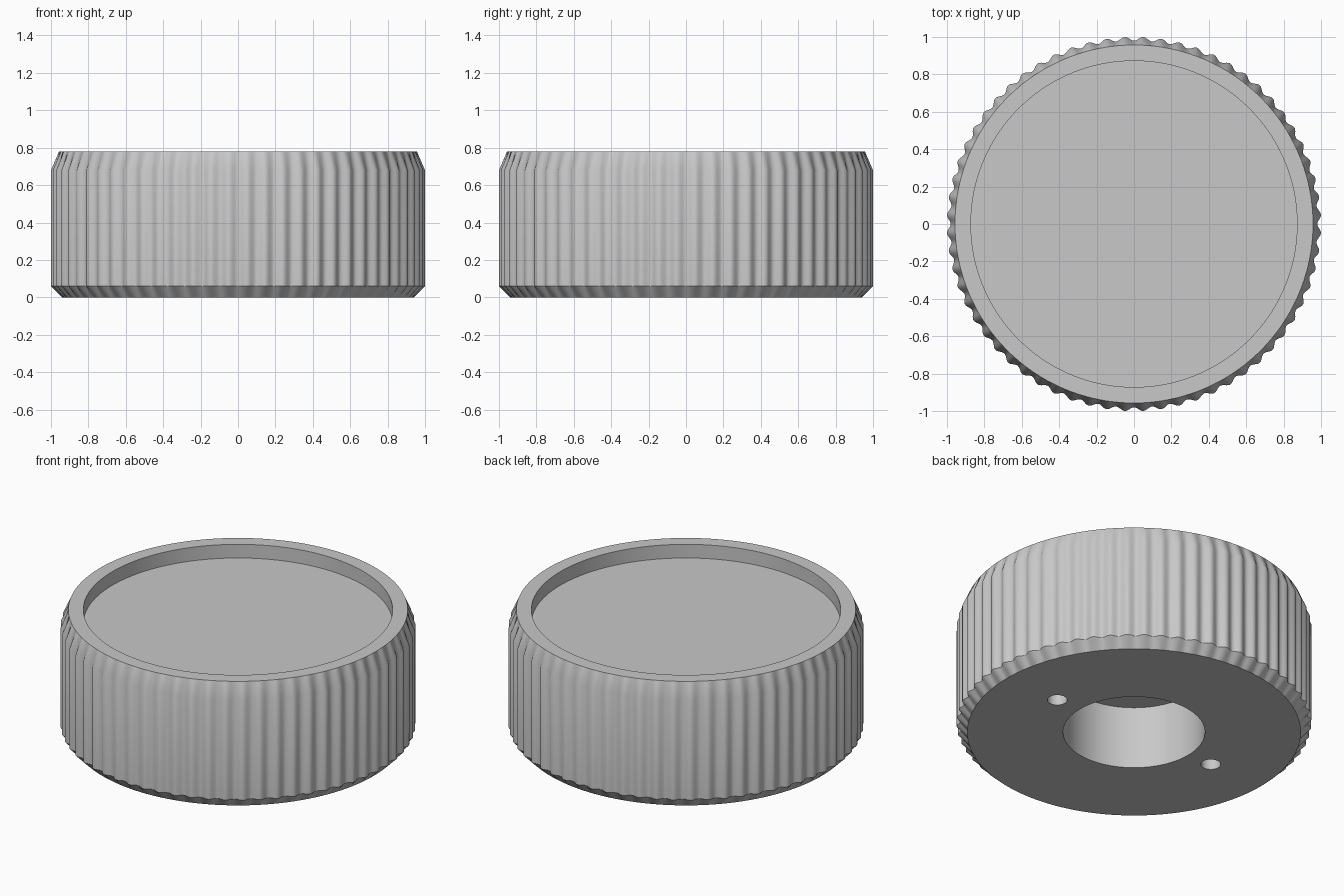
import bpy, bmesh
from math import cos, sin, tau, radians

RIBS, STEPS = 64, 10
SEGMENTS = RIBS * STEPS

old = bpy.data.objects.get("Cube")
if old:
    bpy.data.objects.remove(old, do_unlink=True)

grey = bpy.data.materials.new("satin grey")
grey.use_nodes = True
colour = (0.58, 0.58, 0.58, 1)
grey.diffuse_color = colour
grey.node_tree.nodes["Principled BSDF"].inputs["Base Color"].default_value = colour


def ring(bm, radius, z, rib):
    """Circle of vertices, rippled by the rib depth, with a valley on each axis."""
    verts = []
    for i in range(SEGMENTS):
        a = tau * i / SEGMENTS
        r = radius - rib * (1 + cos(RIBS * a)) / 2
        verts.append(bm.verts.new((r * cos(a), r * sin(a), z)))
    return verts


# Knob body: bore ceiling, bore, underside, ribbed grip, rim, recessed top
profile = [
    (0.40, 0.39, 0), (0.40, 0, 0), (0.94, 0, 0),
    (1.001, 0.06, 0.021), (1.001, 0.68, 0.021),
    (0.957, 0.78, 0), (0.872, 0.78, 0), (0.872, 0.695, 0),
]
bm = bmesh.new()
rings = [ring(bm, *p) for p in profile]
for low, high in zip(rings, rings[1:]):
    for i in range(SEGMENTS):
        j = (i + 1) % SEGMENTS
        bm.faces.new((low[i], low[j], high[j], high[i]))
bm.faces.new(rings[0])
bm.faces.new(rings[-1])
bmesh.ops.recalc_face_normals(bm, faces=bm.faces)
mesh = bpy.data.meshes.new("knob_body")
bm.to_mesh(mesh)
bm.free()
mesh.materials.append(grey)
knob = bpy.data.objects.new("knob_body", mesh)
bpy.context.collection.objects.link(knob)

# Two blind pin holes in the underside
for side in (-1, 1):
    bpy.ops.mesh.primitive_cylinder_add(vertices=32, radius=0.056, depth=0.4,
                                        location=(side * 0.565, 0, 0))
    cutter = bpy.context.object
    cutter.name = "pin_hole_cutter"
    cutter.hide_render = True
    cutter.data.materials.append(grey)
    cut = knob.modifiers.new("pin_hole", 'BOOLEAN')
    cut.operation = 'DIFFERENCE'
    cut.solver = 'EXACT'
    cut.object = cutter
    bpy.context.view_layer.objects.active = knob
    bpy.ops.object.modifier_apply(modifier=cut.name)
    bpy.data.objects.remove(cutter, do_unlink=True)

# Smooth ribs with crisp rims
bpy.ops.object.select_all(action='DESELECT')
knob.select_set(True)
bpy.context.view_layer.objects.active = knob
bpy.ops.object.shade_smooth_by_angle(angle=radians(30))
